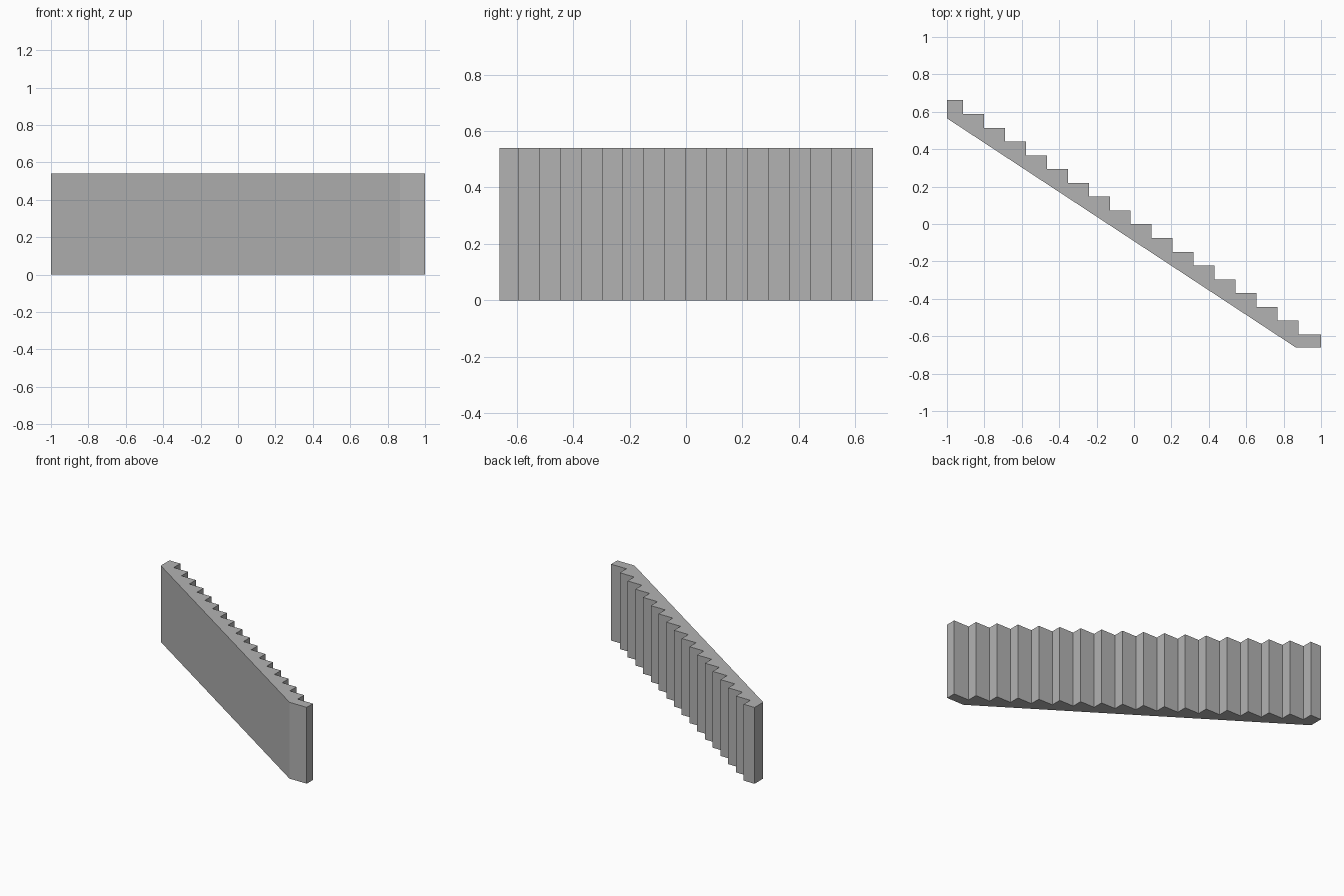
import bpy
import bmesh

cube = bpy.data.objects.get("Cube")
if cube:
    bpy.data.objects.remove(cube, do_unlink=True)

HEIGHT = 0.54
RISERS = 17
FIRST_X, RUN = -0.915, 0.1122
TOP_Y, DROP = 0.662, 0.0737

# Plain grey material
grey = bpy.data.materials.new("stone grey")
color = (0.45, 0.45, 0.45, 1)
grey.diffuse_color = color
grey.use_nodes = True
grey.node_tree.nodes["Principled BSDF"].inputs["Base Color"].default_value = color

# Plan outline: slanted front, blunt end, stepped back
outline = [(-1, 0.565), (0.865, -0.66), (1, -0.66), (1, TOP_Y - RISERS * DROP)]
for i in reversed(range(RISERS)):
    x = FIRST_X + i * RUN
    outline += [(x, TOP_Y - (i + 1) * DROP), (x, TOP_Y - i * DROP)]
outline.append((-1, TOP_Y))

# Extrude the outline into the upright wall
bm = bmesh.new()
base = bm.faces.new([bm.verts.new((x, y, 0)) for x, y in outline])
result = bmesh.ops.extrude_face_region(bm, geom=[base], use_keep_orig=True)
top_verts = [v for v in result["geom"] if isinstance(v, bmesh.types.BMVert)]
bmesh.ops.translate(bm, verts=top_verts, vec=(0, 0, HEIGHT))
bmesh.ops.recalc_face_normals(bm, faces=bm.faces)

mesh = bpy.data.meshes.new("stepped_wall")
bm.to_mesh(mesh)
bm.free()
mesh.materials.append(grey)
wall = bpy.data.objects.new("stepped_wall", mesh)
bpy.context.collection.objects.link(wall)
